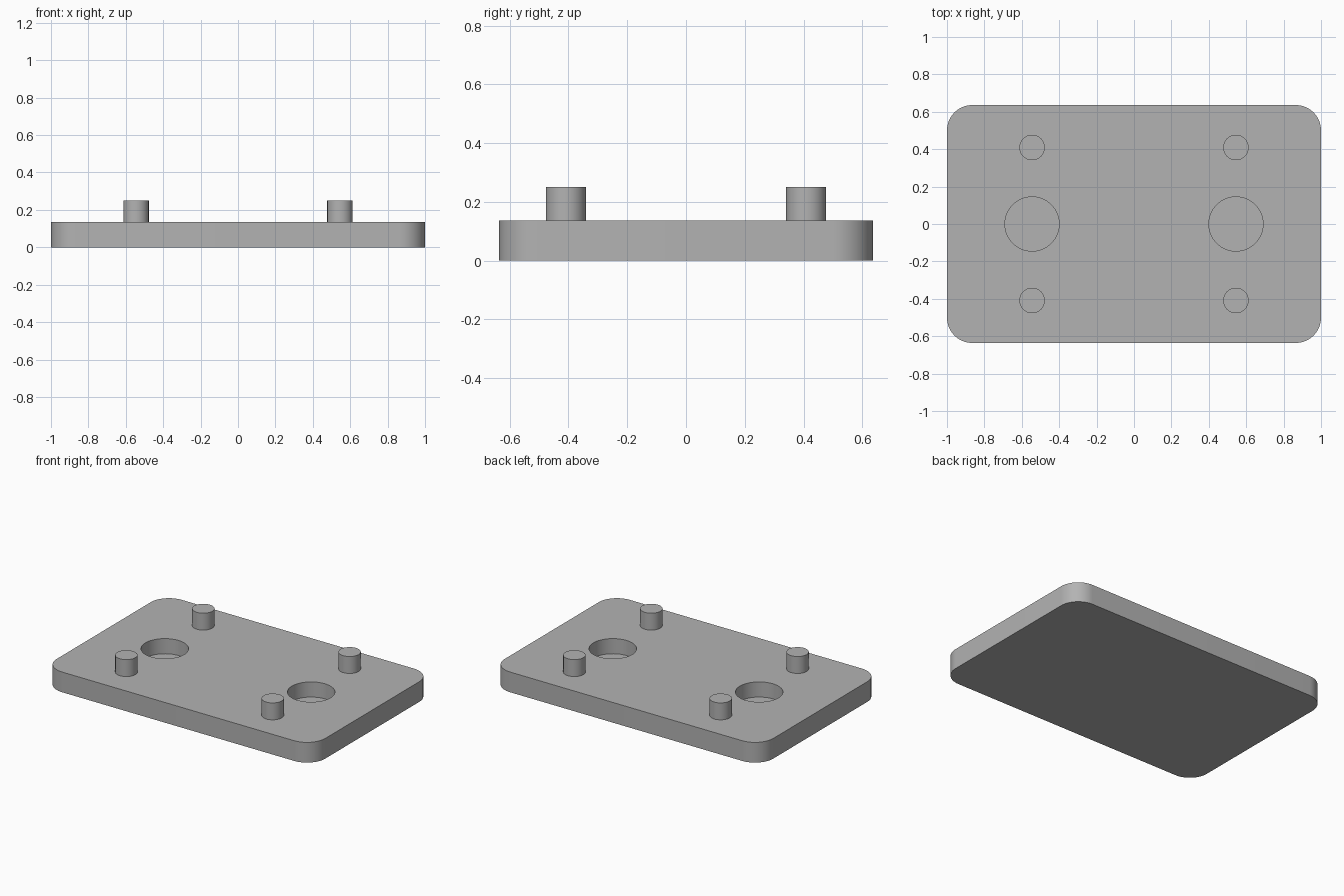
import bpy, bmesh, math

if "Cube" in bpy.data.objects:
    bpy.data.objects.remove(bpy.data.objects["Cube"])

HALF_X, HALF_Y, THICK, CORNER = 1.0, 0.636, 0.136, 0.136
COL_X, PEG_Y, PEG_R, PEG_TOP = 0.545, 0.409, 0.068, 0.25
POCKET_R, POCKET_FLOOR = 0.145, 0.034

grey = bpy.data.materials.new("neutral grey")
grey.diffuse_color = (0.45, 0.45, 0.45, 1)
grey.use_nodes = True
grey.node_tree.nodes["Principled BSDF"].inputs["Base Color"].default_value = grey.diffuse_color


def circle(x, y, r, n=64):
    return [(x + r * math.cos(2 * math.pi * i / n), y + r * math.sin(2 * math.pi * i / n))
            for i in range(n)]


def prism(name, outline, z0, z1):
    """Extrude a flat outline between two heights."""
    bm = bmesh.new()
    face = bm.faces.new([bm.verts.new((x, y, z0)) for x, y in outline])
    top = bmesh.ops.extrude_face_region(bm, geom=[face])["geom"]
    bmesh.ops.translate(bm, vec=(0, 0, z1 - z0),
                        verts=[v for v in top if isinstance(v, bmesh.types.BMVert)])
    bmesh.ops.recalc_face_normals(bm, faces=bm.faces)
    mesh = bpy.data.meshes.new(name)
    bm.to_mesh(mesh)
    bm.free()
    mesh.materials.append(grey)
    obj = bpy.data.objects.new(name, mesh)
    bpy.context.collection.objects.link(obj)
    return obj


def activate(obj):
    bpy.ops.object.select_all(action='DESELECT')
    obj.select_set(True)
    bpy.context.view_layer.objects.active = obj


# Plate with rounded corners
outline = []
for k, (sx, sy) in enumerate([(1, 1), (-1, 1), (-1, -1), (1, -1)]):
    for i in range(17):
        a = math.pi / 2 * (k + i / 16)
        outline.append((sx * (HALF_X - CORNER) + CORNER * math.cos(a),
                        sy * (HALF_Y - CORNER) + CORNER * math.sin(a)))
plate = prism("base_plate", outline, 0, THICK)

# Two blind round pockets
for side, sx in (("left", -1), ("right", 1)):
    cutter = prism("pocket_cutter_" + side, circle(sx * COL_X, 0, POCKET_R), POCKET_FLOOR, THICK + 0.1)
    cutter.hide_render = True
    mod = plate.modifiers.new("pocket_" + side, 'BOOLEAN')
    mod.operation, mod.solver, mod.object = 'DIFFERENCE', 'EXACT', cutter
    activate(plate)
    bpy.ops.object.modifier_apply(modifier=mod.name)
    bpy.data.objects.remove(cutter)

# Four locating pegs
parts = [plate]
for side, sx in (("left", -1), ("right", 1)):
    for end, sy in (("front", -1), ("back", 1)):
        parts.append(prism(f"peg_{end}_{side}", circle(sx * COL_X, sy * PEG_Y, PEG_R, 48),
                           THICK - 0.01, PEG_TOP))

# Smooth curved walls, sharp rims
for obj in parts:
    activate(obj)
    bpy.ops.object.shade_smooth_by_angle(angle=math.radians(30))
